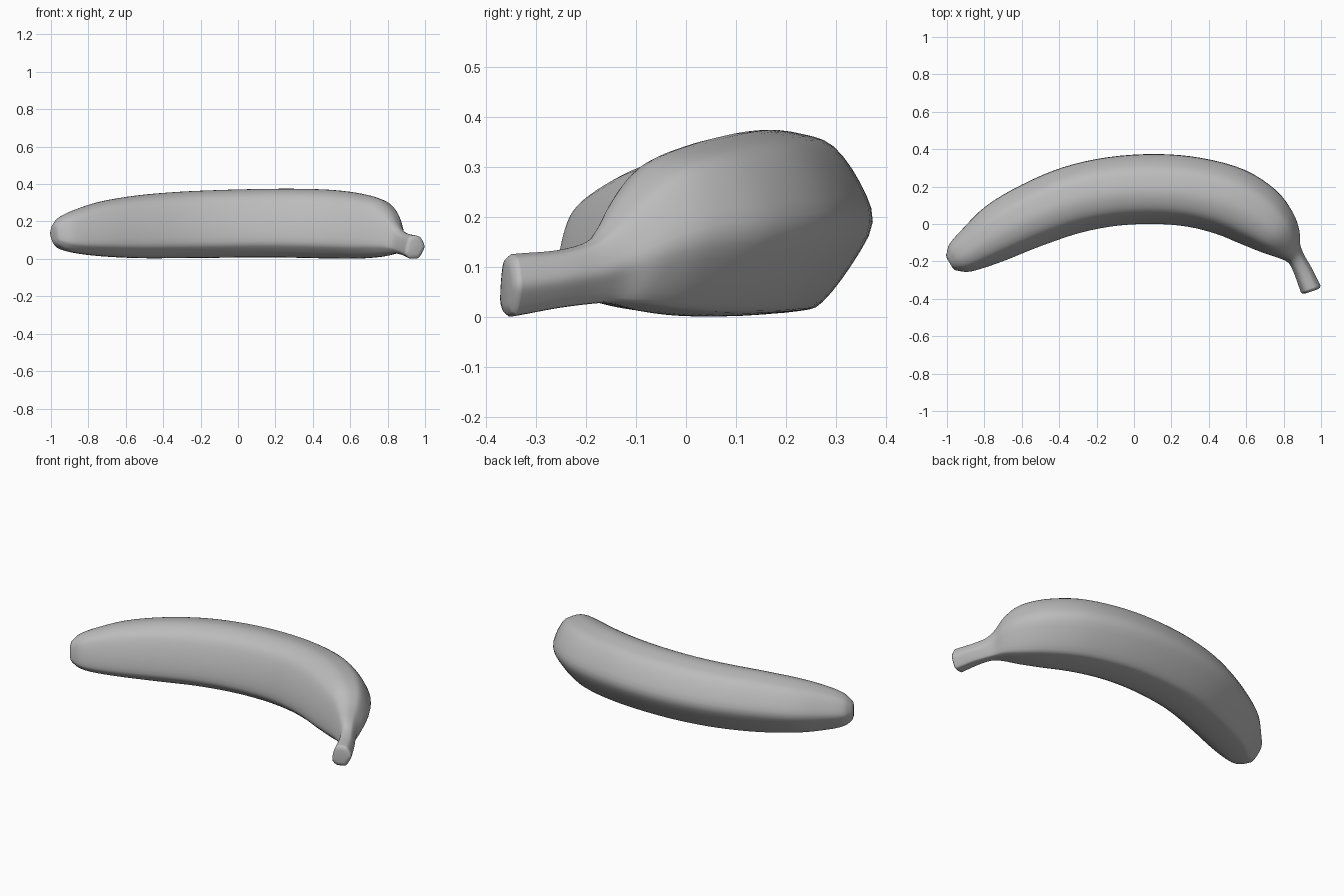
import bpy
import bmesh
import math
from mathutils import Vector

default_cube = bpy.data.objects.get("Cube")
if default_cube:
    bpy.data.objects.remove(default_cube, do_unlink=True)


def make_material(name, value):
    material = bpy.data.materials.new(name)
    material.use_nodes = True
    colour = (value, value, value, 1)
    material.diffuse_color = colour
    material.node_tree.nodes["Principled BSDF"].inputs["Base Color"].default_value = colour
    return material


def smooth_path(points, steps, closed=False):
    """Resample points of any dimension along a Catmull-Rom spline."""
    points = [Vector(p) for p in points]
    count = len(points)

    def pick(i):
        return points[i % count] if closed else points[max(0, min(count - 1, i))]

    result = []
    for i in range(count if closed else count - 1):
        a, b, c, d = (pick(i + k) for k in (-1, 0, 1, 2))
        for s in range(steps):
            t = s / steps
            result.append(b + (c - a) * (t / 2)
                          + (a * 2 - b * 5 + c * 4 - d) * (t * t / 2)
                          + (b * 3 - a - c * 3 + d) * (t ** 3 / 2))
    if not closed:
        result.append(points[-1])
    return result


# Softly five-sided cross-section: inner edge to outer edge, bottom to top
section = smooth_path([
    (0, .24), (.03, .5), (.12, .78), (.23, .925), (.43, 1), (.63, .98),
    (.79, .915), (.93, .72), (1, .5), (.89, .27), (.73, .06), (.62, .015),
    (.38, 0), (.2, .025), (.06, .13)], 3, closed=True)

# Stations from blossom tip to stem: outer x y, inner x y, low z, high z
stations = [
    (-1, -.15, -.94, -.25, .07, .2),
    (-.985, -.105, -.89, -.256, .048, .23),
    (-.92, -.03, -.82, -.24, .03, .263),
    (-.79, .097, -.69, -.195, .014, .305),
    (-.6, .21, -.49, -.115, .004, .338),
    (-.38, .303, -.28, -.045, .004, .357),
    (-.14, .357, -.08, -.008, .006, .367),
    (.12, .374, .12, .0, .008, .373),
    (.36, .353, .29, -.015, .006, .374),
    (.59, .29, .44, -.053, .002, .367),
    (.76, .18, .57, -.106, .002, .347),
    (.85, .06, .68, -.15, .01, .315),
    (.884, -.035, .76, -.177, .022, .255),
    (.889, -.11, .81, -.197, .028, .19),
    (.91, -.165, .835, -.22, .026, .152),
    (.95, -.235, .86, -.275, .018, .134),
    (.985, -.305, .885, -.345, .005, .128),
    (.997, -.33, .892, -.365, .001, .126)]
path = smooth_path(stations, 4)

bm = bmesh.new()


def add_ring(station, inset=0, shift=(0, 0, 0)):
    ox, oy, ix, iy, low, high = station
    ring = []
    for u, v in section:
        u = .5 + (u - .5) * (1 - inset)
        v = .5 + (v - .5) * (1 - inset)
        position = Vector((ix + (ox - ix) * u, iy + (oy - iy) * u, low + (high - low) * v))
        ring.append(bm.verts.new(position + Vector(shift)))
    return ring


# Rounded blossom end, body, and blunt stem end
tip_out = Vector((-.015, -.01, 0))
stem_out = Vector((.004, -.013, 0))
rings = [add_ring(path[0], .5, tip_out), add_ring(path[0], .2, tip_out * .7)]
rings += [add_ring(station) for station in path]
rings += [add_ring(path[-1], .12, stem_out * .7), add_ring(path[-1], .4, stem_out)]

for first, second in zip(rings, rings[1:]):
    for i in range(len(section)):
        j = (i + 1) % len(section)
        bm.faces.new((first[i], first[j], second[j], second[i]))
bm.faces.new(rings[0])
bm.faces.new(rings[-1])
bmesh.ops.recalc_face_normals(bm, faces=bm.faces)

mesh = bpy.data.meshes.new("banana")
bm.to_mesh(mesh)
bm.free()
mesh.materials.append(make_material("neutral grey", .5))
banana = bpy.data.objects.new("banana", mesh)
bpy.context.collection.objects.link(banana)
bpy.context.view_layer.objects.active = banana
banana.select_set(True)
bpy.ops.object.shade_smooth_by_angle(angle=math.radians(75))
